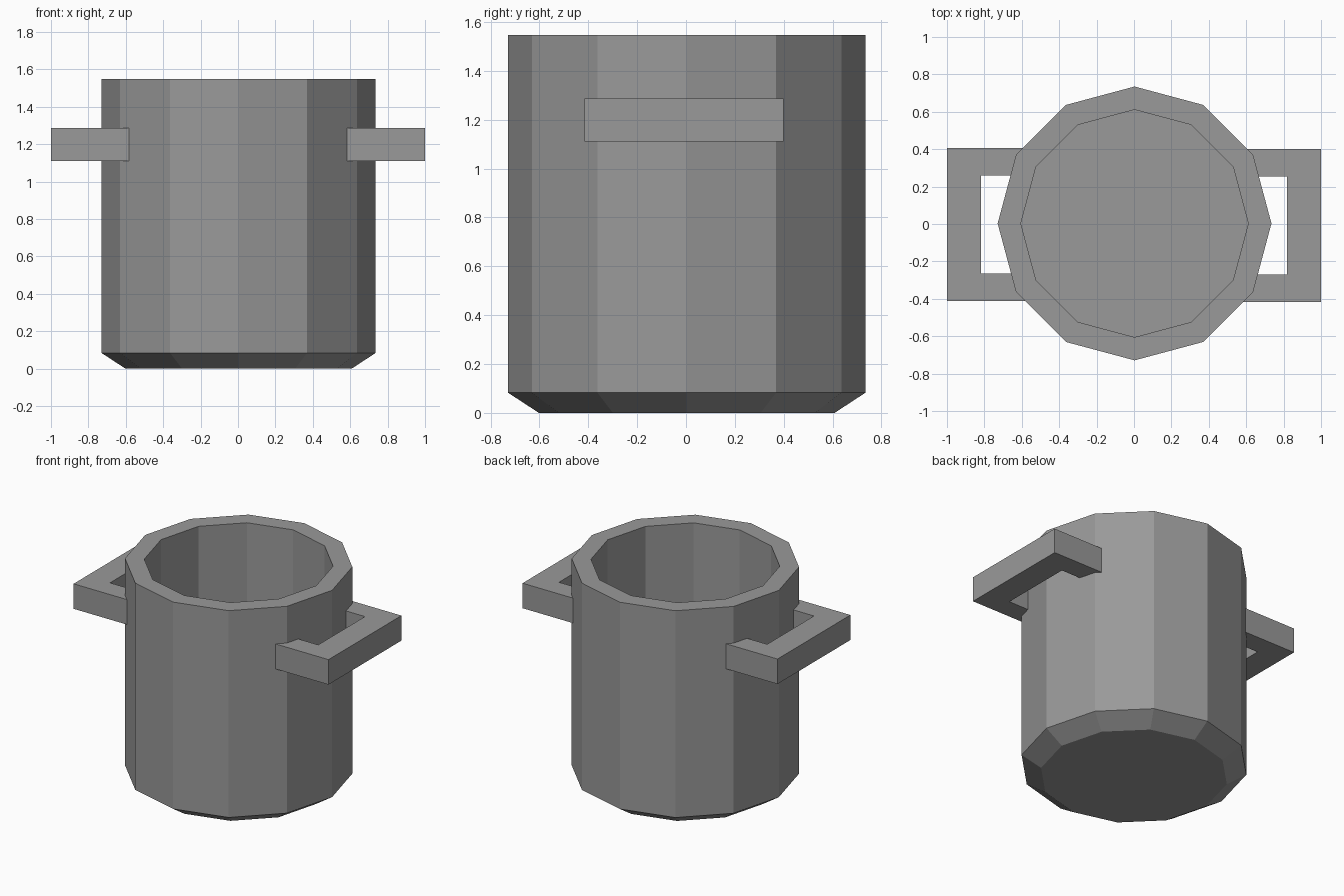
import bpy
import bmesh
import math

cube = bpy.data.objects.get("Cube")
if cube:
    bpy.data.objects.remove(cube, do_unlink=True)

# Single grey metal colour
grey = bpy.data.materials.new("grey_metal")
grey.use_nodes = True
colour = (0.32, 0.32, 0.32, 1.0)
grey.diffuse_color = colour
grey.node_tree.nodes["Principled BSDF"].inputs["Base Color"].default_value = colour

SIDES = 12


def finish(name, bm):
    bmesh.ops.recalc_face_normals(bm, faces=bm.faces[:])
    mesh = bpy.data.meshes.new(name)
    bm.to_mesh(mesh)
    bm.free()
    mesh.materials.append(grey)
    obj = bpy.data.objects.new(name, mesh)
    bpy.context.scene.collection.objects.link(obj)
    return obj


def lathe(name, profile, centre):
    """Closed solid from rings of (radius, z), capped at both ends."""
    bm = bmesh.new()
    rings = []
    for radius, z in profile:
        ring = []
        for i in range(SIDES):
            a = math.tau * i / SIDES
            ring.append(bm.verts.new((centre[0] + radius * math.cos(a),
                                      centre[1] + radius * math.sin(a), z)))
        rings.append(ring)
    for low, high in zip(rings, rings[1:]):
        for i in range(SIDES):
            j = (i + 1) % SIDES
            bm.faces.new((low[i], low[j], high[j], high[i]))
    bm.faces.new(rings[0])
    bm.faces.new(rings[-1])
    return finish(name, bm)


def handle(name, side, y_centre):
    """Square bracket outline in plan, extruded upwards."""
    end, inner, outer = 0.57, 0.817, 1.0
    gap, half = 0.262, 0.408
    outline = [(end, -half), (outer, -half), (outer, half), (end, half),
               (end, gap), (inner, gap), (inner, -gap), (end, -gap)]
    bm = bmesh.new()
    base = bm.faces.new([bm.verts.new((side * x, y + y_centre, 1.11))
                         for x, y in outline])
    top = bmesh.ops.extrude_face_region(bm, geom=[base])["geom"]
    bmesh.ops.translate(bm, vec=(0, 0, 0.177),
                        verts=[v for v in top if isinstance(v, bmesh.types.BMVert)])
    return finish(name, bm)


# Pot: chamfered base, straight wall, flat rim, hollow inside
lathe("pot_body", [(0.605, 0), (0.732, 0.083), (0.732, 1.547),
                   (0.608, 1.547), (0.608, 0.083)], (0.003, 0.003))

# Side handles
handle("left_handle", 1, -0.008)
handle("right_handle", -1, -0.003)
